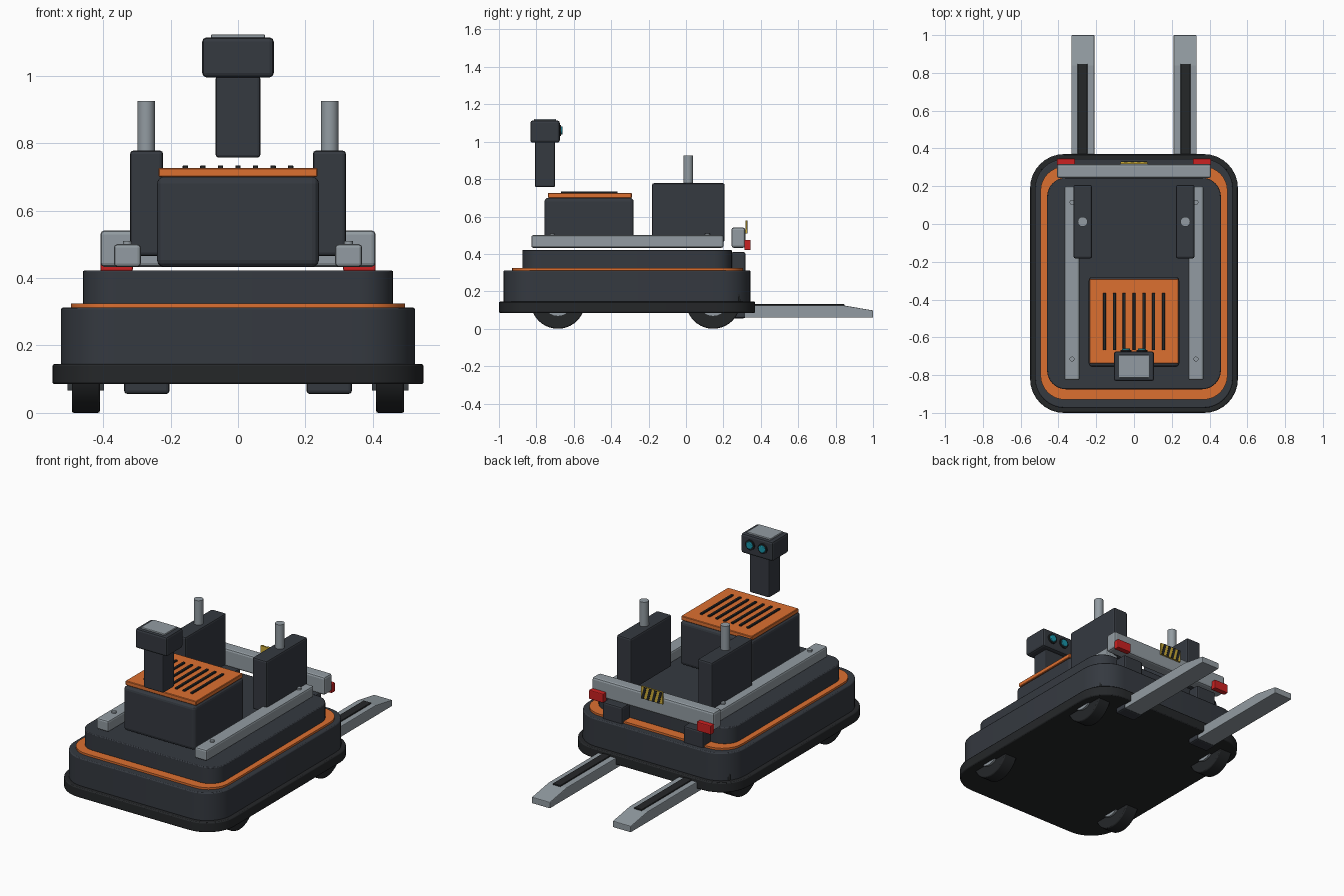
import bpy, bmesh, math
from mathutils import Matrix

if "Cube" in bpy.data.objects:
    bpy.data.objects.remove(bpy.data.objects["Cube"])


def material(name, r, g, b):
    m = bpy.data.materials.new(name)
    m.diffuse_color = (r, g, b, 1)
    m.use_nodes = True
    m.node_tree.nodes["Principled BSDF"].inputs["Base Color"].default_value = m.diffuse_color
    return m


DARK = material("charcoal", 0.035, 0.041, 0.051)
BLACK = material("rubber_black", 0.018, 0.02, 0.022)
GREY = material("steel", 0.29, 0.33, 0.36)
ORANGE = material("orange", 0.72, 0.16, 0.03)
RED = material("red", 0.6, 0.015, 0.015)
YELLOW = material("yellow", 0.62, 0.42, 0.04)
CYAN = material("cyan", 0.01, 0.3, 0.4)


def finish(bm, name, mat, bevel=0, segments=2, smooth=False):
    bmesh.ops.recalc_face_normals(bm, faces=bm.faces)
    me = bpy.data.meshes.new(name)
    bm.to_mesh(me)
    bm.free()
    ob = bpy.data.objects.new(name, me)
    bpy.context.collection.objects.link(ob)
    me.materials.append(mat)
    if bevel:
        mod = ob.modifiers.new("edge_bevel", 'BEVEL')
        mod.width, mod.segments = bevel, segments
        mod.limit_method, mod.angle_limit = 'ANGLE', math.radians(30)
    if smooth:
        bpy.ops.object.select_all(action='DESELECT')
        ob.select_set(True)
        bpy.context.view_layer.objects.active = ob
        bpy.ops.object.shade_smooth_by_angle(angle=math.radians(35))
    return ob


def box(name, mat, x, y, z, bevel=0, segments=2):
    """Box from (min, max) ranges."""
    bm = bmesh.new()
    bmesh.ops.create_cube(bm, size=1)
    for v in bm.verts:
        v.co = [(r[0] + r[1]) / 2 + c * (r[1] - r[0]) for r, c in zip((x, y, z), v.co)]
    return finish(bm, name, mat, bevel, segments)


def cylinder(name, mat, centre, radius, depth, axis='Z', sides=32, bevel=0):
    rot = {'X': Matrix.Rotation(math.pi / 2, 4, 'Y'),
           'Y': Matrix.Rotation(math.pi / 2, 4, 'X'), 'Z': Matrix()}[axis]
    bm = bmesh.new()
    bmesh.ops.create_cone(bm, cap_ends=True, segments=sides, radius1=radius, radius2=radius,
                          depth=depth, matrix=Matrix.Translation(centre) @ rot)
    return finish(bm, name, mat, bevel, 2, True)


def prism(name, mat, points, direction, bevel=0, smooth=False):
    """Extrude a closed outline along a direction."""
    bm = bmesh.new()
    face = bm.faces.new([bm.verts.new(p) for p in points])
    ext = bmesh.ops.extrude_face_region(bm, geom=[face])
    verts = [g for g in ext['geom'] if isinstance(g, bmesh.types.BMVert)]
    bmesh.ops.translate(bm, verts=verts, vec=direction)
    return finish(bm, name, mat, bevel, 2, smooth)


def rounded_slab(name, mat, hx, y, z, radius, bevel=0, n=8):
    pts = []
    corners = [(hx, y[1]), (-hx, y[1]), (-hx, y[0]), (hx, y[0])]
    for q, (cx, cy) in enumerate(corners):
        ox = cx - math.copysign(radius, cx)
        oy = cy - radius if cy == y[1] else cy + radius
        for i in range(n + 1):
            a = math.pi / 2 * (q + i / n)
            pts.append((ox + radius * math.cos(a), oy + radius * math.sin(a), z[0]))
    return prism(name, mat, pts, (0, 0, z[1] - z[0]), bevel, True)


def span(s, a, b):
    return tuple(sorted((s * a, s * b)))


# Layered chassis
rounded_slab("bumper_skirt", BLACK, 0.55, (-1.0, 0.37), (0.085, 0.145), 0.18, 0.006)
rounded_slab("lower_body", DARK, 0.525, (-0.975, 0.345), (0.14, 0.312), 0.16, 0.006)
rounded_slab("trim_band", ORANGE, 0.495, (-0.93, 0.305), (0.31, 0.324), 0.13)
rounded_slab("upper_deck", DARK, 0.46, (-0.875, 0.245), (0.32, 0.422), 0.10, 0.005)

# Battery housing, lid and vent slats
box("battery_housing", DARK, (-0.24, 0.24), (-0.757, -0.28), (0.433, 0.70), 0.02, 3)
box("housing_lid", ORANGE, (-0.236, 0.236), (-0.738, -0.29), (0.70, 0.726), 0.003, 1)
for i in range(7):
    x = (i - 3) * 0.052
    box(f"vent_slat_{i + 1}", BLACK, (x - 0.008, x + 0.008), (-0.668, -0.365), (0.72, 0.734), 0.002, 1)

# Sensor mast and head
box("sensor_mast", DARK, (-0.066, 0.066), (-0.808, -0.70), (0.757, 1.0), 0.008)
box("sensor_head", DARK, (-0.106, 0.106), (-0.832, -0.675), (0.995, 1.113), 0.012)
box("sensor_cap", GREY, (-0.08, 0.08), (-0.814, -0.694), (1.108, 1.122), 0.004)

# Rear beam and hazard plate with slanted stripes
box("rear_beam", GREY, (-0.408, 0.408), (0.243, 0.317), (0.433, 0.541), 0.012)
box("hazard_plate", YELLOW, (-0.072, 0.072), (0.317, 0.327), (0.508, 0.58))
for i in range(4):
    x = -0.07 + i * 0.035
    prism(f"hazard_stripe_{i + 1}", BLACK,
          [(x, 0.326, 0.58), (x + 0.016, 0.326, 0.58), (x + 0.035, 0.326, 0.508), (x + 0.019, 0.326, 0.508)],
          (0, 0.004, 0))

# Paired parts on both sides
for side, s in (("left", -1), ("right", 1)):
    # Wheels with hubs
    for end, y in (("front", -0.685), ("rear", 0.145)):
        cylinder(f"{end}_{side}_wheel", BLACK, (s * 0.451, y, 0.146), 0.146, 0.083, 'X', 40, 0.006)
        cylinder(f"{end}_{side}_hub", GREY, (s * 0.451, y, 0.146), 0.08, 0.108, 'X', 24)

    # Side rails and bolts
    box(f"{side}_rail", GREY, span(s, 0.288, 0.368), (-0.827, 0.2), (0.433, 0.5), 0.01)
    for end, y in (("front", -0.715), ("rear", 0.115)):
        cylinder(f"{end}_{side}_rail_bolt", GREY, (s * 0.328, y, 0.502), 0.013, 0.016, sides=16)

    # Lift towers with rods
    box(f"{side}_lift_tower", DARK, span(s, 0.222, 0.32), (-0.182, 0.207), (0.465, 0.778), 0.01)
    cylinder(f"{side}_lift_rod", GREY, (s * 0.272, 0.012, 0.83), 0.026, 0.19)

    # Fork shank, tapered fork and grip strip
    box(f"{side}_fork_shank", DARK, span(s, 0.203, 0.338), (0.24, 0.318), (0.056, 0.41), 0.01)
    profile = [(0.3, 0.06), (1.0, 0.06), (1.0, 0.098), (0.84, 0.125), (0.3, 0.125)]
    prism(f"{side}_fork", GREY, [(s * 0.21, y, z) for y, z in profile], (s * 0.121, 0, 0), 0.004)
    box(f"{side}_fork_grip", BLACK, span(s, 0.246, 0.298), (0.33, 0.848), (0.12, 0.131), 0.002, 1)

    # Tail lights
    box(f"{side}_tail_light", RED, span(s, 0.312, 0.408), (0.312, 0.346), (0.42, 0.475), 0.005)

    # Camera eyes
    cylinder(f"{side}_eye_ring", BLACK, (s * 0.042, -0.673, 1.06), 0.03, 0.012, 'Y', 24)
    cylinder(f"{side}_eye_lens", CYAN, (s * 0.042, -0.669, 1.06), 0.022, 0.018, 'Y', 24, 0.003)
